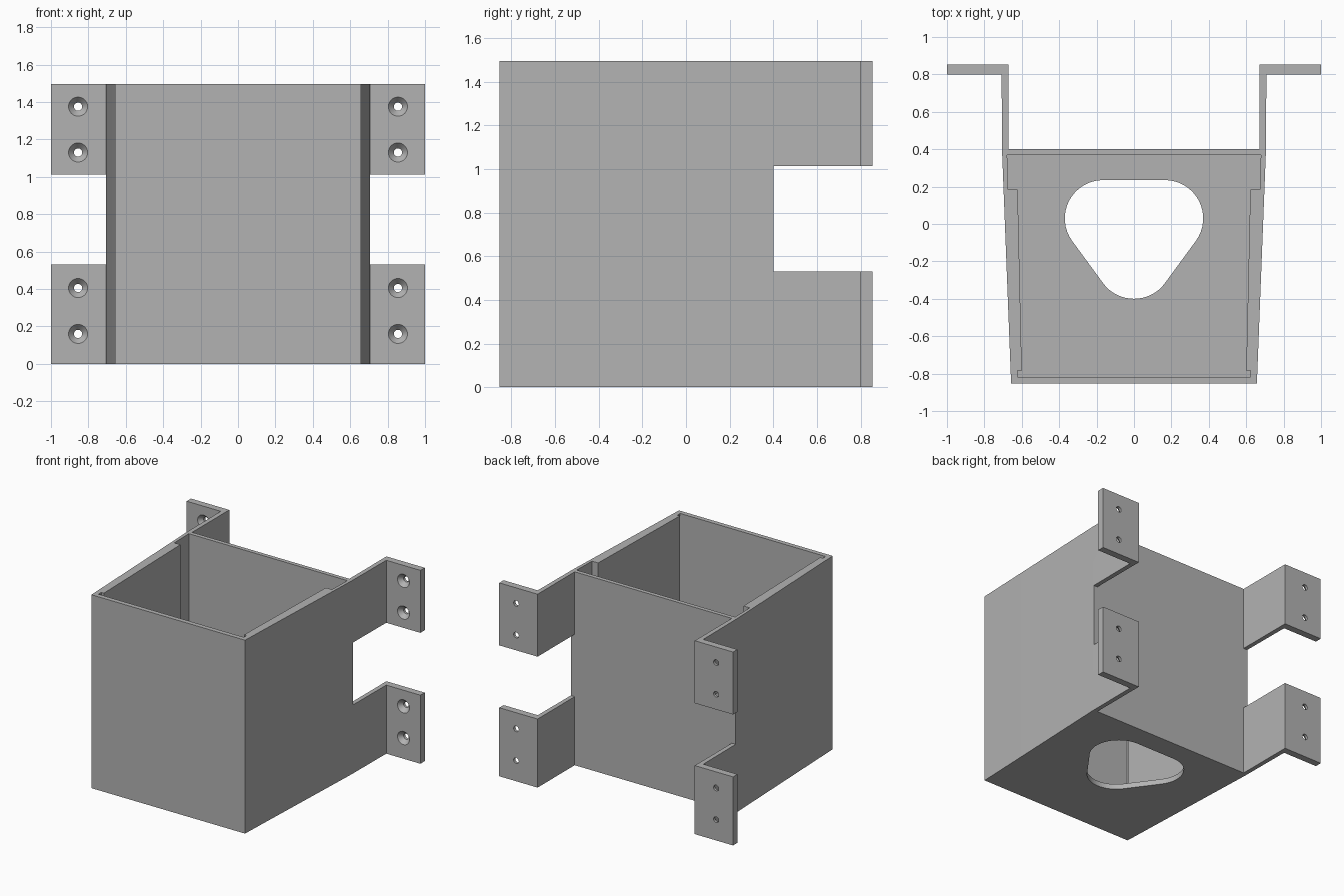
import bpy, bmesh, math

if "Cube" in bpy.data.objects:
    bpy.data.objects.remove(bpy.data.objects["Cube"])

H = 1.495          # overall height
FLOOR = 0.04       # floor thickness

grey = bpy.data.materials.new("light grey")
grey.diffuse_color = (0.45, 0.45, 0.45, 1)
grey.use_nodes = True
grey.node_tree.nodes["Principled BSDF"].inputs["Base Color"].default_value = grey.diffuse_color


def mirrored(half):
    """Closed outline from its right half, listed front to back."""
    return half + [(-x, y) for x, y in reversed(half)]


def prism(name, outline, z0, z1):
    bm = bmesh.new()
    face = bm.faces.new([bm.verts.new((x, y, z0)) for x, y in outline])
    top = bmesh.ops.extrude_face_region(bm, geom=[face])["geom"]
    bmesh.ops.translate(bm, vec=(0, 0, z1 - z0),
                        verts=[v for v in top if isinstance(v, bmesh.types.BMVert)])
    bmesh.ops.recalc_face_normals(bm, faces=bm.faces)
    return make(name, bm)


def lathe_y(name, x, z, rings, n=32):
    """Solid of revolution about the y direction; rings are (y, radius)."""
    bm = bmesh.new()
    loops = []
    for y, r in rings:
        loops.append([bm.verts.new((x + r * math.cos(2 * math.pi * i / n), y,
                                    z + r * math.sin(2 * math.pi * i / n))) for i in range(n)])
    for a, b in zip(loops, loops[1:]):
        for i in range(n):
            j = (i + 1) % n
            bm.faces.new((a[i], a[j], b[j], b[i]))
    bm.faces.new(loops[0])
    bm.faces.new(loops[-1])
    bmesh.ops.recalc_face_normals(bm, faces=bm.faces)
    return make(name, bm)


def make(name, bm):
    me = bpy.data.meshes.new(name)
    bm.to_mesh(me)
    bm.free()
    me.materials.append(grey)
    ob = bpy.data.objects.new(name, me)
    bpy.context.collection.objects.link(ob)
    return ob


def cut(target, cutter):
    mod = target.modifiers.new("cut", 'BOOLEAN')
    mod.operation = 'DIFFERENCE'
    mod.solver = 'EXACT'
    mod.object = cutter
    bpy.context.view_layer.objects.active = target
    bpy.ops.object.modifier_apply(modifier=mod.name)
    bpy.data.objects.remove(cutter, do_unlink=True)


# Tapered box with rear arms and mounting flanges
bracket = prism("holder_body", mirrored([
    (0.657, -0.853), (0.705, 0.38), (0.708, 0.80), (1.0, 0.80), (1.0, 0.853),
    (0.672, 0.853), (0.672, 0.40)]), 0, H)

# Stepped inner cavity, open at the top
cut(bracket, prism("cavity_cutter", mirrored([
    (0.622, -0.817), (0.622, -0.782), (0.600, -0.782), (0.622, 0.185),
    (0.674, 0.185), (0.678, 0.368)]), FLOOR, H + 0.2))

# Rounded triangular opening in the floor
R = 0.205
a = math.degrees(math.atan2(0.165, 0.225))
opening = []
for cx, cy, start, end in ((0.165, 0.03, -a, 90), (-0.165, 0.03, 90, 180 + a),
                           (0, -0.195, 180 + a, 360 - a)):
    for i in range(17):
        t = math.radians(start + (end - start) * i / 16)
        opening.append((cx + R * math.cos(t), cy + R * math.sin(t)))
cut(bracket, prism("opening_cutter", opening, -0.2, FLOOR + 0.1))

# Gap between the upper and lower arms
cut(bracket, prism("gap_cutter", [(-1.2, 0.40), (1.2, 0.40), (1.2, 1.0), (-1.2, 1.0)],
                   0.53, 1.012))

# Countersunk screw holes
for x in (-0.855, 0.855):
    for z in (0.16, 0.405, 1.13, 1.375):
        cut(bracket, lathe_y("screw_cutter", x, z, [
            (0.75, 0.051), (0.80, 0.051), (0.833, 0.022), (0.90, 0.022)]))

# Smooth the round openings, keep the edges crisp
bpy.ops.object.select_all(action='DESELECT')
bracket.select_set(True)
bpy.context.view_layer.objects.active = bracket
bpy.ops.object.shade_smooth_by_angle(angle=math.radians(25))
